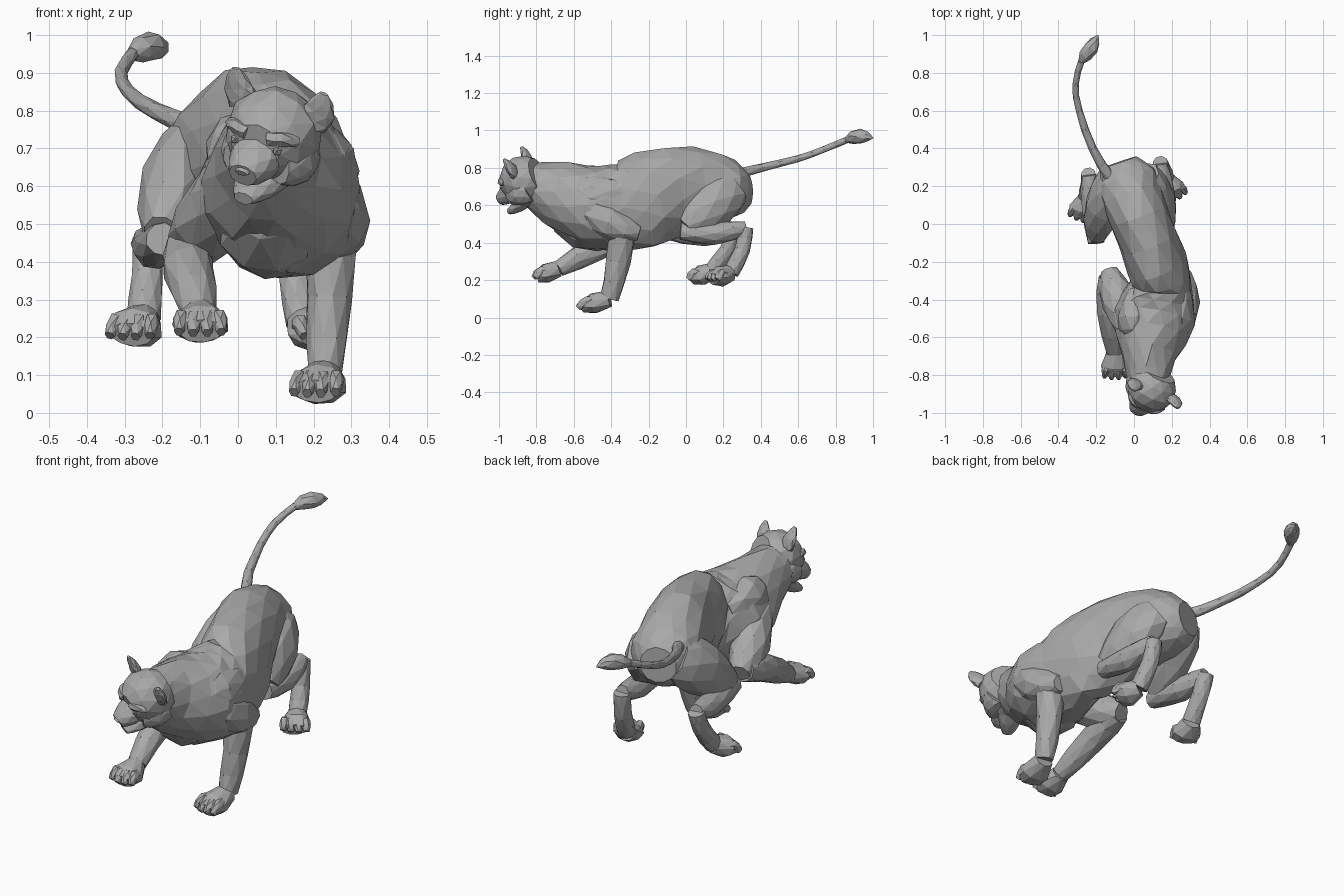
import bpy, bmesh, math, random
from mathutils import Vector, Matrix

random.seed(4)
if "Cube" in bpy.data.objects:
    bpy.data.objects.remove(bpy.data.objects["Cube"], do_unlink=True)

fur = bpy.data.materials.new("grey_fur")
fur.use_nodes = True
fur.diffuse_color = (.4, .4, .4, 1)
fur.node_tree.nodes["Principled BSDF"].inputs["Base Color"].default_value = fur.diffuse_color


def smooth_path(controls, steps=2):
    """Pass a smooth curve through control points of any dimension."""
    last = len(controls) - 1
    path = []
    for i in range(last):
        before, start, end, after = (
            Vector(controls[min(max(i + offset, 0), last)]) for offset in range(-1, 3))
        for step in range(steps):
            t = step / steps
            path.append(start + (end - before) * t / 2
                        + (before * 2 - start * 5 + end * 4 - after) * t ** 2 / 2
                        + (start * 3 - before - end * 3 + after) * t ** 3 / 2)
    path.append(Vector(controls[last]))
    return path


def skin(bm, rings, sides=9, rough=.05):
    """Skin rings of (x, y, z, half width, half depth), staggered into triangles."""
    points = [Vector(ring[:3]) for ring in rings]
    loops = []
    for i, ring in enumerate(rings):
        following = points[min(i + 1, len(points) - 1)]
        tangent = (following - points[max(i - 1, 0)]).normalized()
        side = Vector((1, 0, 0))
        side = (side - tangent * side.dot(tangent)).normalized()
        up = side.cross(tangent)
        loop = []
        for k in range(sides):
            angle = math.tau * (k + i % 2 / 2) / sides
            offset = side * math.cos(angle) * ring[3] + up * math.sin(angle) * ring[4]
            bump = 1 + random.uniform(-rough, rough)
            loop.append(bm.verts.new(points[i] + offset * bump))
        loops.append(loop)
    for i, (low, high) in enumerate(zip(loops, loops[1:])):
        for k in range(sides):
            n = (k + 1) % sides
            if i % 2:
                bm.faces.new((low[k], low[n], high[n]))
                bm.faces.new((low[k], high[n], high[k]))
            else:
                bm.faces.new((low[k], low[n], high[k]))
                bm.faces.new((low[n], high[n], high[k]))
    bm.faces.new(loops[0])
    bm.faces.new(loops[-1])


def taper(joints, start, end, swell=0, deep=1):
    """Rings along joints whose radius runs from start to end with a swell between."""
    path = smooth_path(joints)
    rings = []
    for i, point in enumerate(path):
        t = i / (len(path) - 1)
        radius = start + (end - start) * t + swell * math.sin(math.pi * t)
        rings.append((*point, radius, radius * deep))
    return rings


def finish(name, bm, matrix=None):
    if matrix:
        bm.transform(matrix)
    bmesh.ops.recalc_face_normals(bm, faces=bm.faces)
    mesh = bpy.data.meshes.new(name)
    bm.to_mesh(mesh)
    bm.free()
    mesh.materials.append(fur)
    bpy.context.collection.objects.link(bpy.data.objects.new(name, mesh))


def part(name, *runs, matrix=None, **style):
    bm = bmesh.new()
    for run in runs:
        skin(bm, run, **style)
    finish(name, bm, matrix)


def paw(name, heel, toe, width=.075, height=.055):
    """Padded foot with four knuckled toes fanned across its front."""
    heel, toe = Vector(heel), Vector(toe)
    along = toe - heel
    side = Vector((-along.y, along.x, 0)).normalized()
    bm = bmesh.new()
    middle = heel.lerp(toe, .5)
    skin(bm, [(*heel, width * .6, height * .8), (*middle, width, height),
              (*heel.lerp(toe, .85), width * .8, height * .6)])
    for k in (-1.5, -.5, .5, 1.5):
        root = heel.lerp(toe, .4) + side * k * width * .4
        tip = toe - along * abs(k) * .06 + side * k * width * .5
        knuckle = root.lerp(tip, .5) + Vector((0, 0, height * .4))
        skin(bm, taper((root, knuckle, tip), width * .2, width * .17, width * .1, 1.3), sides=6)
    finish(name, bm)


# Torso from rump to neck, with breast and shoulder blades
part("torso", smooth_path([
    (-.07, .33, .68, .09, .09),
    (-.04, .24, .68, .16, .16),
    (.02, .05, .7, .16, .22),
    (.12, -.2, .64, .16, .26),
    (.14, -.32, .59, .17, .24),
    (.11, -.5, .59, .22, .22),
    (.08, -.7, .67, .14, .17),
    (.08, -.87, .73, .1, .1)]), sides=13, rough=.04)
part("breast", taper([(.08, -.7, .6), (.08, -.55, .49), (.1, -.36, .44)], .06, .06, .07))
part("shoulder_blades",
     taper([(0, -.6, .68), (0, -.5, .68), (.02, -.35, .66)], .05, .05, .04, 1.3),
     taper([(.2, -.6, .66), (.24, -.5, .64), (.24, -.3, .66)], .05, .05, .03, 1.4))

# Front legs: shoulder to elbow, then forearm to wrist
wrist = (.23, -.41, .1)
part("left_front_leg",
     taper([(.2, -.54, .6), (.25, -.4, .5), (.26, -.25, .45)], .1, .04, .03),
     taper([(.25, -.34, .5), (.24, -.36, .3), wrist], .075, .045, 0, 1.1))
paw("left_front_paw", wrist, (.2, -.58, .05))
wrist = (-.1, -.68, .26)
part("right_front_leg",
     taper([(0, -.54, .6), (-.08, -.4, .5), (-.13, -.25, .43)], .1, .05, .02),
     taper([(-.13, -.28, .44), (-.13, -.46, .38), wrist], .06, .045, .015))
paw("right_front_paw", wrist, (-.1, -.82, .21))

# Hind legs: thigh, shin and the raised heel
hock, ankle = (.14, .32, .48), (.17, .24, .24)
part("left_hind_leg",
     taper([(.05, .24, .7), (.12, .13, .6), (.17, 0, .48)], .09, .05, .03, 1.3),
     taper([(.17, -.03, .46), (.16, .15, .45), hock], .045, .035, .02),
     taper([hock, (.15, .3, .36), ankle], .04, .045))
paw("left_hind_paw", ankle, (.23, .13, .2))
hock, ankle = (-.24, .26, .46), (-.25, .14, .25)
part("right_hind_leg",
     taper([(-.1, .24, .7), (-.16, .1, .6), (-.2, -.06, .47)], .09, .05, .03, 1.3),
     taper([(-.2, -.1, .46), (-.22, .1, .44), hock], .045, .035, .02),
     taper([hock, (-.24, .22, .36), ankle], .04, .045))
paw("right_hind_paw", ankle, (-.29, .02, .2))

# Tail with a pointed tuft
tuft = (-.28, .86, .95)
part("tail",
     taper([(-.13, .25, .76), (-.22, .4, .8), (-.29, .6, .85), (-.31, .74, .9), tuft],
           .03, .018, -.005), sides=7)
part("tail_tuft", taper([tuft, (-.23, .93, .97), (-.19, 1, .96)], .018, .003, .03), sides=7)

# Head, built level and then turned, tilted and lowered
pose = Matrix.Translation((.085, -.885, .73))
for degrees, axis in ((-22, "Z"), (15, "Y"), (20, "X")):
    pose = pose @ Matrix.Rotation(math.radians(degrees), 4, axis)
part("skull", taper([(0, .11, 0), (0, .01, 0), (0, -.09, 0)], .09, .07, .05),
     sides=12, rough=.03, matrix=pose)
part("muzzle", taper([(0, -.04, -.02), (0, -.1, -.04), (0, -.155, -.055)], .075, .04, .01, .8),
     sides=10, rough=.03, matrix=pose)
part("jaw", taper([(0, .02, -.09), (0, -.07, -.12), (0, -.135, -.13)], .09, .028, 0, .6),
     rough=.03, matrix=pose)
part("nose", taper([(0, -.12, -.025), (0, -.166, -.045)], .022, .018, .008, .5),
     sides=6, matrix=pose)
for label, s in (("left", 1), ("right", -1)):
    part(label + "_ear",
         taper([(s * .1, .035, .06), (s * .12, .035, .1), (s * .13, .025, .155)],
               .045, .012, .015, .5), sides=7, matrix=pose)
    part(label + "_brow",
         taper([(s * .03, -.085, .035), (s * .065, -.075, .04), (s * .1, -.045, .03)],
               .02, .014, .004), sides=6, matrix=pose)
    part(label + "_cheek",
         taper([(s * .075, .05, -.05), (s * .085, 0, -.055), (s * .065, -.06, -.05)],
               .05, .035, .005, 1.3), matrix=pose)
    eye = bmesh.new()
    bmesh.ops.create_icosphere(eye, subdivisions=1, radius=.014)
    bmesh.ops.translate(eye, verts=eye.verts, vec=(s * .062, -.085, .008))
    finish(label + "_eye", eye, pose)
